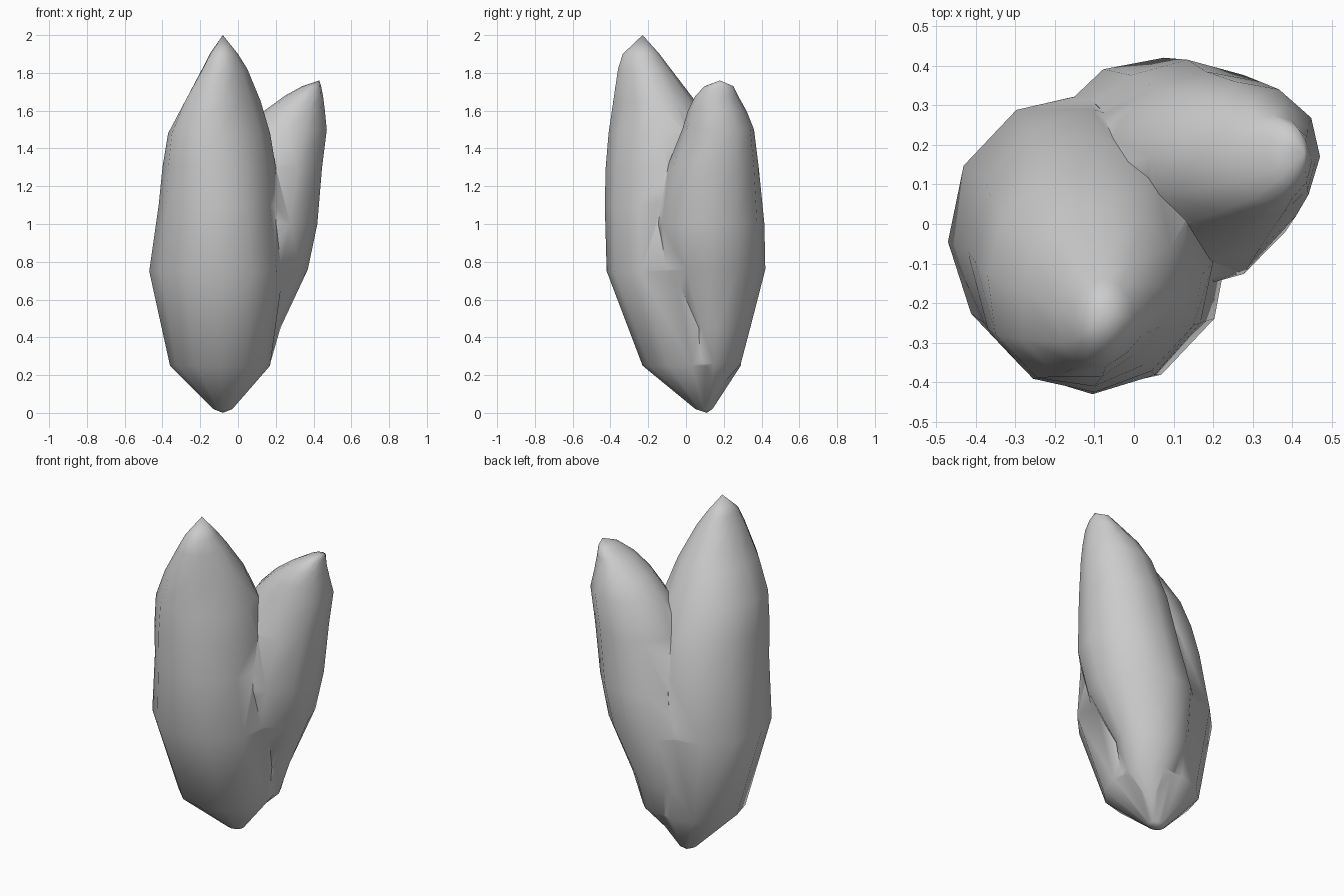
import bpy, bmesh, math

if "Cube" in bpy.data.objects:
    bpy.data.objects.remove(bpy.data.objects["Cube"])

SIDES = 12


def lobe(name, bottom, rings, top):
    """Loft a pointed lobe through oval rings (z, x_min, x_max, y_min, y_max, front_skew, back_skew)."""
    bm = bmesh.new()
    loops = []
    for z, x0, x1, y0, y1, front, back in rings:
        loop = []
        for i in range(SIDES):
            a = 2 * math.pi * i / SIDES
            # skew swells one diagonal of the oval and slims the other
            k = 0.5 * (1 + (front if math.sin(a) < 0 else back) * math.sin(2 * a))
            loop.append(bm.verts.new(((x0 + x1) / 2 + (x1 - x0) * k * math.cos(a),
                                      (y0 + y1) / 2 + (y1 - y0) * k * math.sin(a), z)))
        loops.append(loop)
    low, high = bm.verts.new(bottom), bm.verts.new(top)
    for i in range(SIDES):
        j = (i + 1) % SIDES
        bm.faces.new((low, loops[0][j], loops[0][i]))
        bm.faces.new((high, loops[-1][i], loops[-1][j]))
        for a, b in zip(loops, loops[1:]):
            bm.faces.new((a[i], a[j], b[j], b[i]))
    bmesh.ops.recalc_face_normals(bm, faces=bm.faces)
    mesh = bpy.data.meshes.new(name)
    bm.to_mesh(mesh)
    bm.free()
    obj = bpy.data.objects.new(name, mesh)
    bpy.context.collection.objects.link(obj)
    return obj


# Tall front lobe, leaning slightly forward
main = lobe("tall_lobe", (-0.08, 0.11, 0), [
    (0.02, -0.13, -0.03, 0.05, 0.14, 0, 0),
    (0.25, -0.36, 0.17, -0.23, 0.29, 0, 0),
    (0.75, -0.47, 0.24, -0.42, 0.33, -0.04, -0.03),
    (1.10, -0.42, 0.21, -0.43, 0.29, 0.0, 0),
    (1.30, -0.40, 0.20, -0.425, 0.23, 0.04, 0),
    (1.48, -0.37, 0.17, -0.41, 0.15, 0.08, 0),
    (1.65, -0.28, 0.12, -0.385, 0.05, 0.18, 0),
    (1.82, -0.19, 0.05, -0.36, -0.08, 0.15, 0),
    (1.90, -0.15, 0.00, -0.335, -0.14, 0.1, 0),
], (-0.08, -0.23, 2.0))

# Shorter lobe growing out of its back right side
short = lobe("short_lobe", (0.0, 0.15, 0.1), [
    (0.26, -0.12, 0.17, 0.00, 0.29, 0, -0.1),
    (0.45, -0.18, 0.225, 0.00, 0.34, 0, -0.12),
    (0.76, -0.22, 0.37, -0.14, 0.42, 0, -0.04),
    (1.00, -0.15, 0.42, -0.165, 0.415, 0, 0),
    (1.30, -0.08, 0.445, -0.10, 0.385, 0, 0.04),
    (1.50, 0.04, 0.47, -0.02, 0.36, 0, 0.04),
    (1.60, 0.14, 0.46, 0.01, 0.32, 0, 0),
    (1.68, 0.25, 0.45, 0.05, 0.275, 0, 0),
    (1.73, 0.34, 0.44, 0.10, 0.25, 0, 0),
], (0.43, 0.18, 1.76))

# Fuse both lobes into one skin
mod = main.modifiers.new("fuse", 'BOOLEAN')
mod.operation = 'UNION'
mod.solver = 'EXACT'
mod.object = short
bpy.context.view_layer.objects.active = main
main.select_set(True)
bpy.ops.object.modifier_apply(modifier=mod.name)
bpy.data.objects.remove(short)
main.name = "twin_bud"
bpy.ops.object.shade_smooth_by_angle(angle=math.radians(60))
